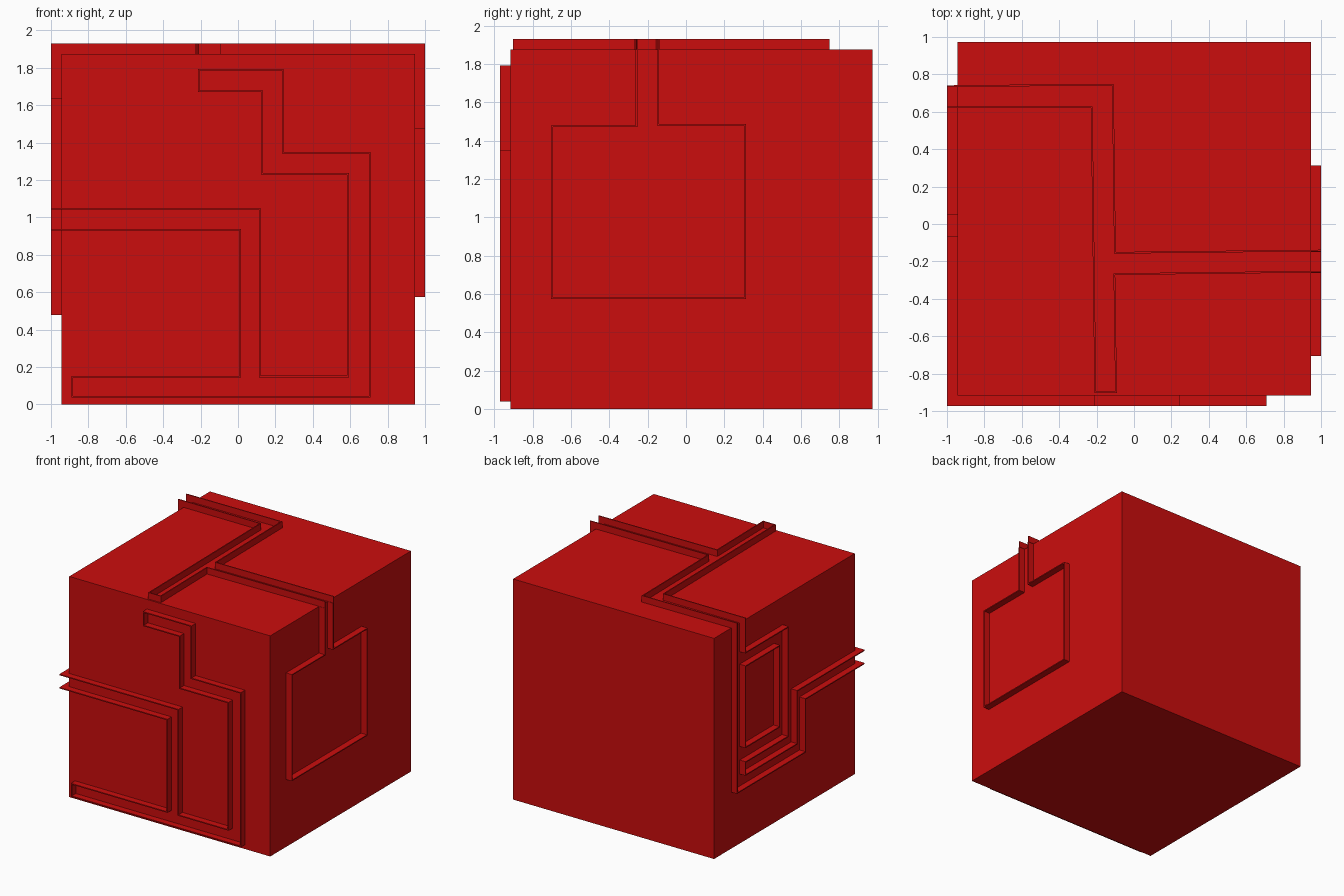
import bpy, bmesh
from mathutils import Vector

if "Cube" in bpy.data.objects:
    bpy.data.objects.remove(bpy.data.objects["Cube"])

red = bpy.data.materials.new("red")
red.diffuse_color = (0.6, 0.004, 0.004, 1)
red.use_nodes = True
red.node_tree.nodes["Principled BSDF"].inputs["Base Color"].default_value = red.diffuse_color

X, YF, YB, Z = 0.945, -0.917, 0.973, 1.875   # block limits
D, T = 0.055, 0.009                          # wall height and thickness


def finish(bm, name):
    bmesh.ops.recalc_face_normals(bm, faces=bm.faces)
    me = bpy.data.meshes.new(name)
    bm.to_mesh(me)
    bm.free()
    me.materials.append(red)
    bpy.context.collection.objects.link(bpy.data.objects.new(name, me))


def wall(name, pts, place, closed=False):
    """Thin mitred wall along a 2D path, raised from one face of the block."""
    p = [Vector(q) for q in pts]
    n = len(p)
    bm = bmesh.new()
    rings = []
    for i in range(n):
        a = p[i] - p[i - 1] if closed or i > 0 else p[1] - p[0]
        b = p[(i + 1) % n] - p[i] if closed or i < n - 1 else a
        na, nb = (Vector((-v.y, v.x)).normalized() for v in (a, b))
        m = (na + nb) * (T / 2 / (1 + na.dot(nb)))
        rings.append([bm.verts.new(place(*(p[i] + m * s), d))
                      for s, d in ((1, 0), (1, D), (-1, D), (-1, 0))])
    for i in range(n if closed else n - 1):
        r, q = rings[i], rings[(i + 1) % n]
        for k in range(4):
            j = (k + 1) % 4
            bm.faces.new((r[k], r[j], q[j], q[k]))
    if not closed:
        bm.faces.new(rings[0])
        bm.faces.new(rings[-1])
    finish(bm, name)


# Main block
bm = bmesh.new()
bmesh.ops.create_cube(bm, size=1)
for v in bm.verts:
    v.co = (v.co.x * 2 * X, (YF + YB) / 2 + v.co.y * (YB - YF), (v.co.z + 0.5) * Z)
finish(bm, "block")


# Placement on each face: (u, v, distance outwards)
def front(u, v, d): return (u, YF - d, v)
def left(u, v, d): return (-X - d, u, v)
def right(u, v, d): return (X + d, u, v)
def top(u, v, d): return (u, v, Z + d)


# Front channel walls
wall("front_channel_wall", [
    (-1, 1.046), (0.117, 1.046), (0.117, 0.15), (0.588, 0.15), (0.588, 1.232),
    (0.13, 1.232), (0.13, 1.674), (-0.21, 1.674), (-0.21, 1.789), (0.24, 1.789),
    (0.24, 1.346), (0.704, 1.346), (0.704, 0.042), (-0.887, 0.042),
    (-0.887, 0.148), (0.012, 0.148), (0.012, 0.934), (-1, 0.934)], front)

# Top channel walls
wall("top_channel_wall_back", [
    (-1, 0.737), (-0.113, 0.745), (-0.102, -0.154), (1, -0.142)], top)
wall("top_channel_wall_front", [
    (-1, 0.624), (-0.226, 0.624), (-0.207, -0.9), (-0.096, -0.9),
    (-0.105, -0.268), (1, -0.255)], top)

# Right channel wall
wall("right_channel_wall", [
    (-0.258, Z), (-0.258, 1.475), (-0.7, 1.475), (-0.7, 0.578),
    (0.308, 0.578), (0.308, 1.483), (-0.146, 1.483), (-0.146, Z)], right)

# Left channel walls
wall("left_channel_outer_wall", [
    (0.737, Z), (0.737, 0.484), (-0.18, 0.484), (-0.18, 0.934), (YF, 0.934)], left)
wall("left_channel_inner_wall", [
    (0.624, Z), (0.624, 1.635), (0.055, 1.635), (0.055, 0.705), (0.624, 0.705),
    (0.624, 0.595), (-0.068, 0.595), (-0.068, 1.046), (YF, 1.046)], left)
wall("left_loop_wall", [
    (0.624, 1.52), (0.17, 1.52), (0.17, 0.83), (0.624, 0.83)], left, True)
